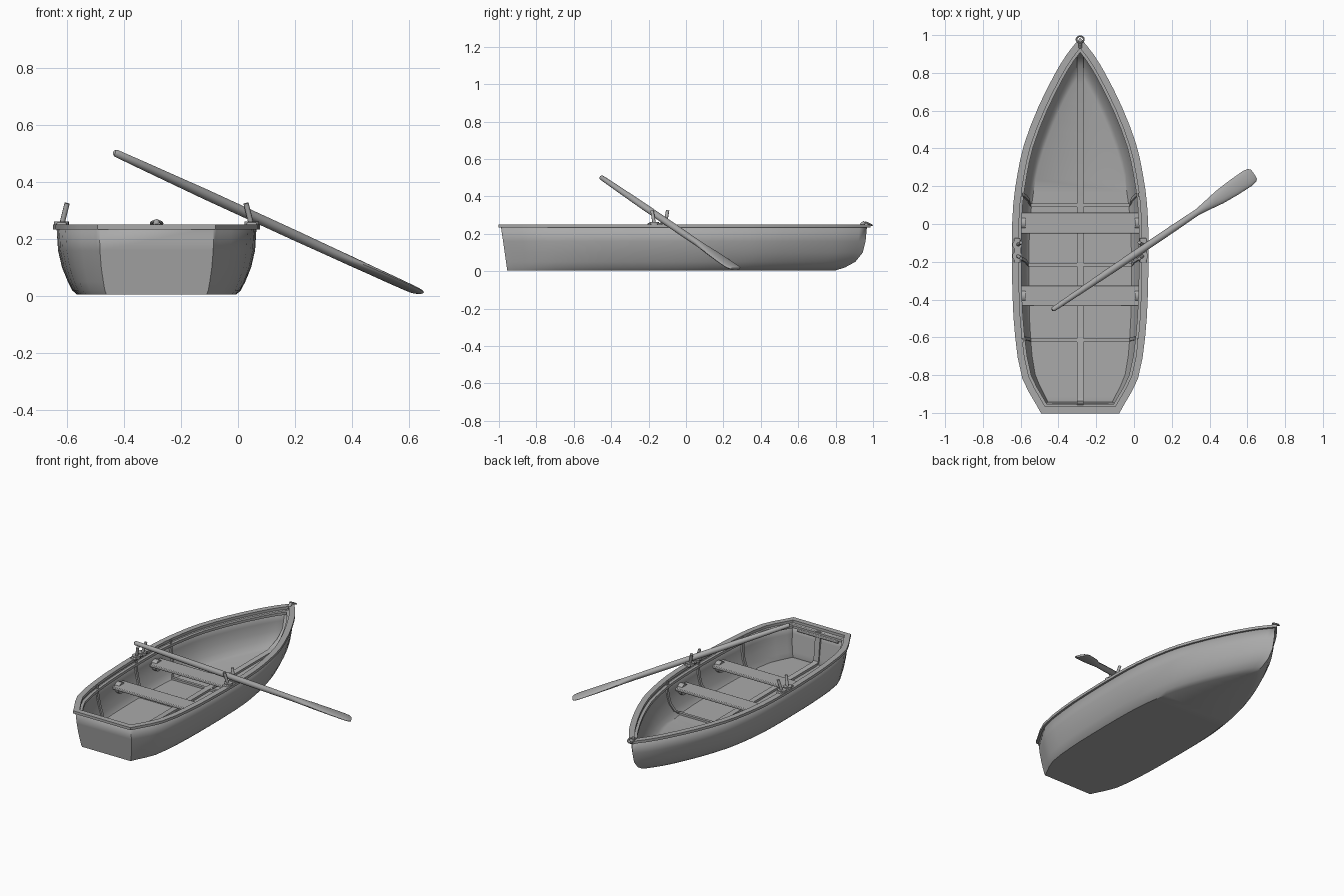
import bpy, bmesh, math
from mathutils import Vector

if "Cube" in bpy.data.objects:
    bpy.data.objects.remove(bpy.data.objects["Cube"])

CX = -0.285  # centre line of the boat

grey = bpy.data.materials.new("weathered grey")
grey.use_nodes = True
grey.diffuse_color = (0.4, 0.4, 0.4, 1)
grey.node_tree.nodes["Principled BSDF"].inputs["Base Color"].default_value = grey.diffuse_color


def finish(obj, angle=40):
    obj.data.materials.clear()
    obj.data.materials.append(grey)
    bpy.ops.object.select_all(action="DESELECT")
    obj.select_set(True)
    bpy.context.view_layer.objects.active = obj
    bpy.ops.object.shade_smooth_by_angle(angle=math.radians(angle))
    return obj


def from_bmesh(name, bm):
    bmesh.ops.recalc_face_normals(bm, faces=bm.faces)
    mesh = bpy.data.meshes.new(name)
    bm.to_mesh(mesh)
    bm.free()
    obj = bpy.data.objects.new(name, mesh)
    bpy.context.collection.objects.link(obj)
    return obj


def loft(name, rings, closed=False):
    """Join rings of points into a skin, capped or closed on itself."""
    bm = bmesh.new()
    rows = [[bm.verts.new(p) for p in ring] for ring in rings]
    n = len(rows[0])
    for a, b in zip(rows, rows[1:] + rows[:1] if closed else rows[1:]):
        for i in range(n):
            bm.faces.new((a[i], a[(i + 1) % n], b[(i + 1) % n], b[i]))
    if not closed:
        bm.faces.new(rows[0])
        bm.faces.new(rows[-1])
    return finish(from_bmesh(name, bm))


def strip(name, path, side, half, thick):
    """Flat batten swept along a path."""
    path, side, rings = [Vector(p) for p in path], Vector(side), []
    for i, p in enumerate(path):
        tangent = path[min(i + 1, len(path) - 1)] - path[max(i - 1, 0)]
        up = side.cross(tangent).normalized() * thick / 2
        s = side * half
        rings.append([p - s - up, p + s - up, p + s + up, p - s + up])
    return loft(name, rings)


def rod(name, a, b, radius, sides=12):
    a, b = Vector(a), Vector(b)
    bpy.ops.mesh.primitive_cylinder_add(vertices=sides, radius=radius,
                                        depth=(b - a).length, location=(a + b) / 2)
    obj = bpy.context.object
    obj.name = name
    obj.rotation_euler = (b - a).to_track_quat("Z", "Y").to_euler()
    return finish(obj)


def box(name, loc, size, bevel=0.004):
    bpy.ops.mesh.primitive_cube_add(size=1, location=loc)
    obj = bpy.context.object
    obj.name = name
    obj.scale = size
    bpy.ops.object.transform_apply(location=False, rotation=False, scale=True)
    mod = obj.modifiers.new("soft_edges", "BEVEL")
    mod.width, mod.segments = bevel, 2
    return finish(obj)


# Hull shape: plan half-width along the length, and section levels
PLAN = [(0, .2), (.02, .222), (.09, .295), (.2, .332), (.31, .346), (.46, .35),
        (.56, .342), (.64, .32), (.72, .285), (.82, .21), (.91, .122), (.96, .062), (1, 0)]
LEVELS = [(.005, .79, .8), (.02, .84, .85), (.05, .885, .905), (.1, .945, .945),
          (.16, .985, .96), (.242, 1, .968)]  # height, fullness, bow end


def half_width(t):
    i = max(k for k in range(len(PLAN) - 1) if PLAN[k][0] <= t)
    p0, p1, p2, p3 = (PLAN[min(max(k, 0), len(PLAN) - 1)] for k in range(i - 1, i + 3))
    u = (t - p1[0]) / (p2[0] - p1[0])
    span = p2[0] - p1[0]
    m1 = (p2[1] - p0[1]) / (p2[0] - p0[0]) * span
    m2 = (p3[1] - p1[1]) / (p3[0] - p1[0]) * span
    return ((2*u**3 - 3*u*u + 1) * p1[1] + (u**3 - 2*u*u + u) * m1
            + (3*u*u - 2*u**3) * p2[1] + (u**3 - u*u) * m2)


def hull_point(t, level, side, inset=0.0):
    z, full, bow = LEVELS[level]
    stern = -.99 + .035 * (1 - z / .242)
    full += (1 - full) * .4 * (1 - t) ** 6
    return Vector((CX + side * max(half_width(t) * full - inset, 0),
                   stern + (bow - stern) * t, z))


STATIONS = sorted({t for t, w in PLAN} | {(a[0] + b[0]) / 2 for a, b in zip(PLAN, PLAN[1:])})


def outline(level):
    """Closed loop at one height: up the right side, down the left."""
    return ([hull_point(t, level, 1) for t in STATIONS]
            + [hull_point(t, level, -1) for t in reversed(STATIONS[:-1])])


# Hull shell with transom and flat bottom
bm = bmesh.new()
rows = [[bm.verts.new(p) for p in outline(k)] for k in range(len(LEVELS))]
n = len(rows[0])
for a, b in zip(rows, rows[1:]):
    for i in range(n):
        bm.faces.new((a[i], a[(i + 1) % n], b[(i + 1) % n], b[i]))
low = rows[0]
for i in range(n // 2 - 1):
    bm.faces.new((low[i], low[i + 1], low[n - 2 - i], low[n - 1 - i]))
bm.faces.new((low[n // 2 - 1], low[n // 2], low[n // 2 + 1]))
hull = from_bmesh("hull", bm)
shell = hull.modifiers.new("planking", "SOLIDIFY")
shell.thickness, shell.offset = 0.018, -1
finish(hull, 35)


def rail(name, level, outer, inner, z0, z1):
    """Band running around the hull, mitred at the corners."""
    pts = [p.to_2d() for p in outline(level)]
    rings = []
    for i, p in enumerate(pts):
        d0 = (p - pts[i - 1]).normalized()
        d1 = (pts[(i + 1) % len(pts)] - p).normalized()
        n0, n1 = Vector((d0.y, -d0.x)), Vector((d1.y, -d1.x))
        m = (n0 + n1).normalized()
        m /= max(m.dot(n0), .55)
        a, b = p + m * outer, p - m * inner
        rings.append([(a.x, a.y, z0), (a.x, a.y, z1), (b.x, b.y, z1), (b.x, b.y, z0)])
    return loft(name, rings, closed=True)


rail("gunwale", 5, .012, .024, .233, .25)
rail("inner_rail", 5, -.01, .038, .205, .222)

# Ribs across the inside
for label, t in (("front_rib", .19), ("middle_rib", .41), ("rear_rib", .585)):
    half = [hull_point(t, k, 1, .022) for k in range(5, 0, -1)]
    half[-1].z = .028
    path = half + [Vector((2 * CX - p.x, p.y, p.z)) for p in reversed(half)]
    strip(label, path, (0, 1, 0), .009, .014)

# Keel batten running up the transom and the stem
strip("keel_batten", [(CX, -.965, .225), (CX, -.945, .04), (CX, -.92, .028), (CX, .74, .028),
                      (CX, .84, .06), (CX, .9, .11), (CX, .925, .22)], (1, 0, 0), .018, .016)
box("stern_cleat", (CX, -.957, .2), (.3, .014, .02))

# Bench seats with rounded end supports
for label, y in (("front_seat", -.38), ("rear_seat", .005)):
    box(label, (CX, y, .152), (.64, .11, .018))
    for side in (-1, 1):
        x = CX + side * .29
        rod(label + "_support", (x, y, .138), (x + side * .035, y, .138), .035, 20)

# Oarlocks: a pad and a pair of splayed pegs on each side
for side in (-1, 1):
    x = CX + side * .333
    box("oarlock_pad", (x, -.14, .25), (.036, .13, .014))
    for d in (-1, 1):
        y = -.14 + d * .03
        rod("oarlock_collar", (x, y, .245), (x, y, .262), .026, 16)
        rod("oarlock_peg", (x, y - d * .002, .245), (x - side * .02, y + d * .012, .325), .009)

# Bow eye and mooring ring
rod("bow_eye", (CX, .935, .245), (CX, .955, .262), .01)
bpy.ops.mesh.primitive_torus_add(major_radius=.019, minor_radius=.005, major_segments=24,
                                 minor_segments=8, location=(CX, .977, .254),
                                 rotation=(math.radians(-25), 0, 0))
bpy.context.object.name = "mooring_ring"
finish(bpy.context.object)

# Oar: round shaft flattening into a blade
start, end = Vector((-.433, -.455, .503)), Vector((.634, .264, .013))
axis = (end - start).normalized()
across = axis.cross(Vector((0, 0, 1))).normalized()
normal = across.cross(axis)
rings = []
for t, w, h in ((0, .008, .008), (.006, .013, .013), (.1, .015, .015), (.3, .019, .018),
                (.6, .019, .018), (.72, .017, .017), (.77, .026, .016), (.83, .038, .014),
                (.9, .044, .012), (.97, .046, .01), (.99, .041, .009), (1, .03, .006)):
    c = start.lerp(end, t)
    rings.append([c + across * w * math.cos(a) + normal * h * math.sin(a)
                  for a in (k * math.tau / 16 for k in range(16))])
loft("oar", rings)
